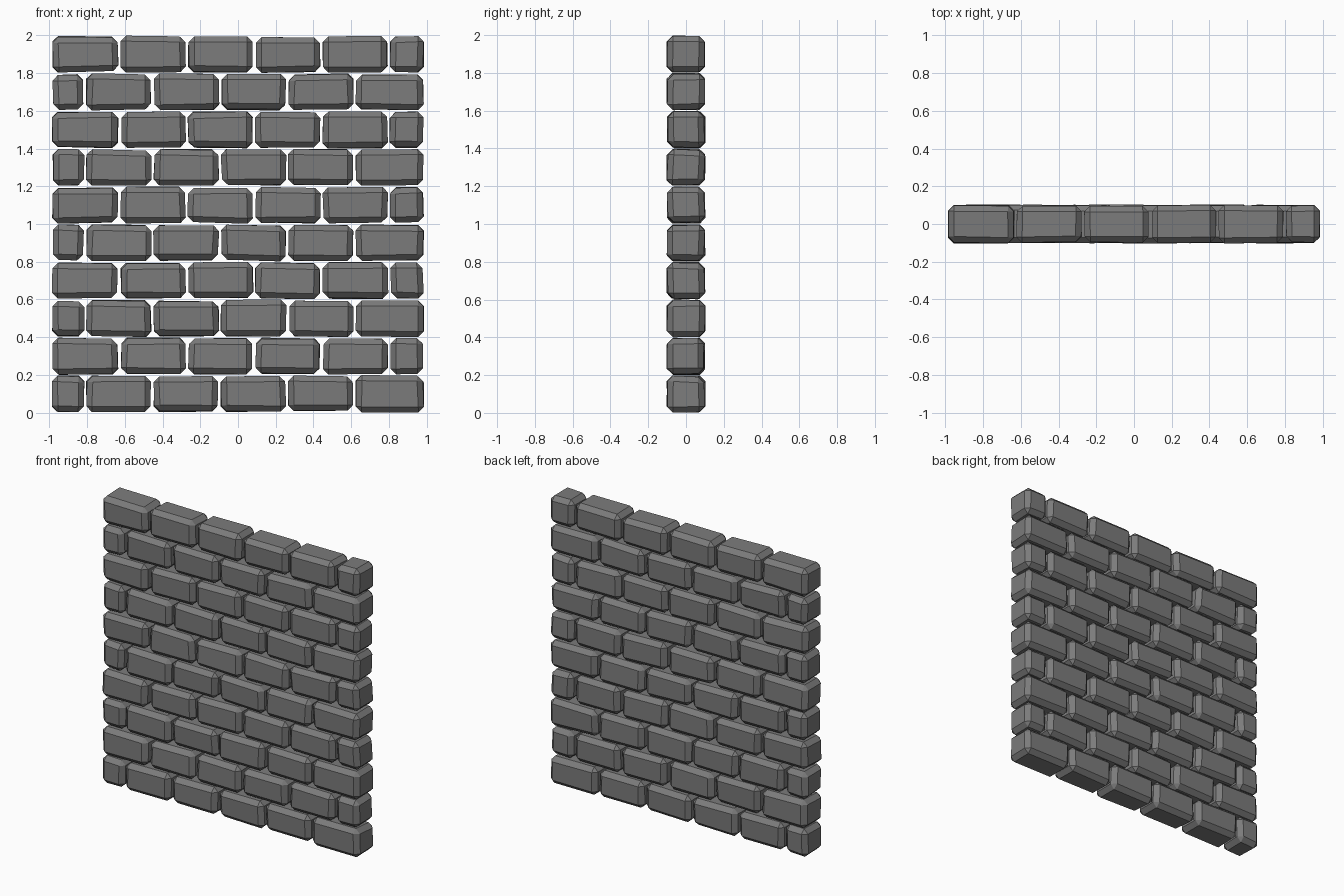
import bpy, bmesh, random
from mathutils import Vector

if "Cube" in bpy.data.objects:
    bpy.data.objects.remove(bpy.data.objects["Cube"])

random.seed(7)
ROWS, PITCH, ROW_H = 10, 0.357, 0.2
HALF, DEPTH = 0.985, 0.104

stone = bpy.data.materials.new("grey stone")
stone.diffuse_color = (0.2, 0.2, 0.2, 1)
stone.use_nodes = True
stone.node_tree.nodes["Principled BSDF"].inputs["Base Color"].default_value = stone.diffuse_color


def add_brick(bm, x0, x1, z0, z1):
    """One chamfered stone with slightly uneven corners."""
    part = bmesh.new()
    bmesh.ops.create_cube(part, size=1)
    size = Vector((x1 - x0, 2 * DEPTH, z1 - z0))
    mid = Vector(((x0 + x1) / 2, 0, (z0 + z1) / 2))
    for v in part.verts:
        # corners only move inwards, so the stones never overlap
        inset = Vector([1 - 2 * random.uniform(0, 0.012) / s for s in size])
        v.co = mid + v.co * size * inset
    bmesh.ops.bevel(part, geom=part.edges[:], offset=0.03, offset_type='OFFSET',
                    segments=1, profile=0.5, affect='EDGES', clamp_overlap=True)
    mesh = bpy.data.meshes.new("stone_tmp")
    part.to_mesh(mesh)
    part.free()
    bm.from_mesh(mesh)
    bpy.data.meshes.remove(mesh)


# Courses in running bond: the half stone swaps ends on every row
for row in range(ROWS):
    if row % 2 == 0:
        joints = [-0.81 + PITCH * i for i in range(5)]
    else:
        joints = [-0.628 + PITCH * i for i in range(5)]
    edges = [-HALF - 0.005] + joints + [HALF + 0.005]
    bm = bmesh.new()
    for a, b in zip(edges, edges[1:]):
        add_brick(bm, a + 0.002, b - 0.002, row * ROW_H + 0.0, row * ROW_H + 0.2)
    mesh = bpy.data.meshes.new(f"stone_course_{row + 1}")
    bm.to_mesh(mesh)
    bm.free()
    mesh.materials.append(stone)
    obj = bpy.data.objects.new(f"stone_course_{row + 1}", mesh)
    bpy.context.collection.objects.link(obj)
